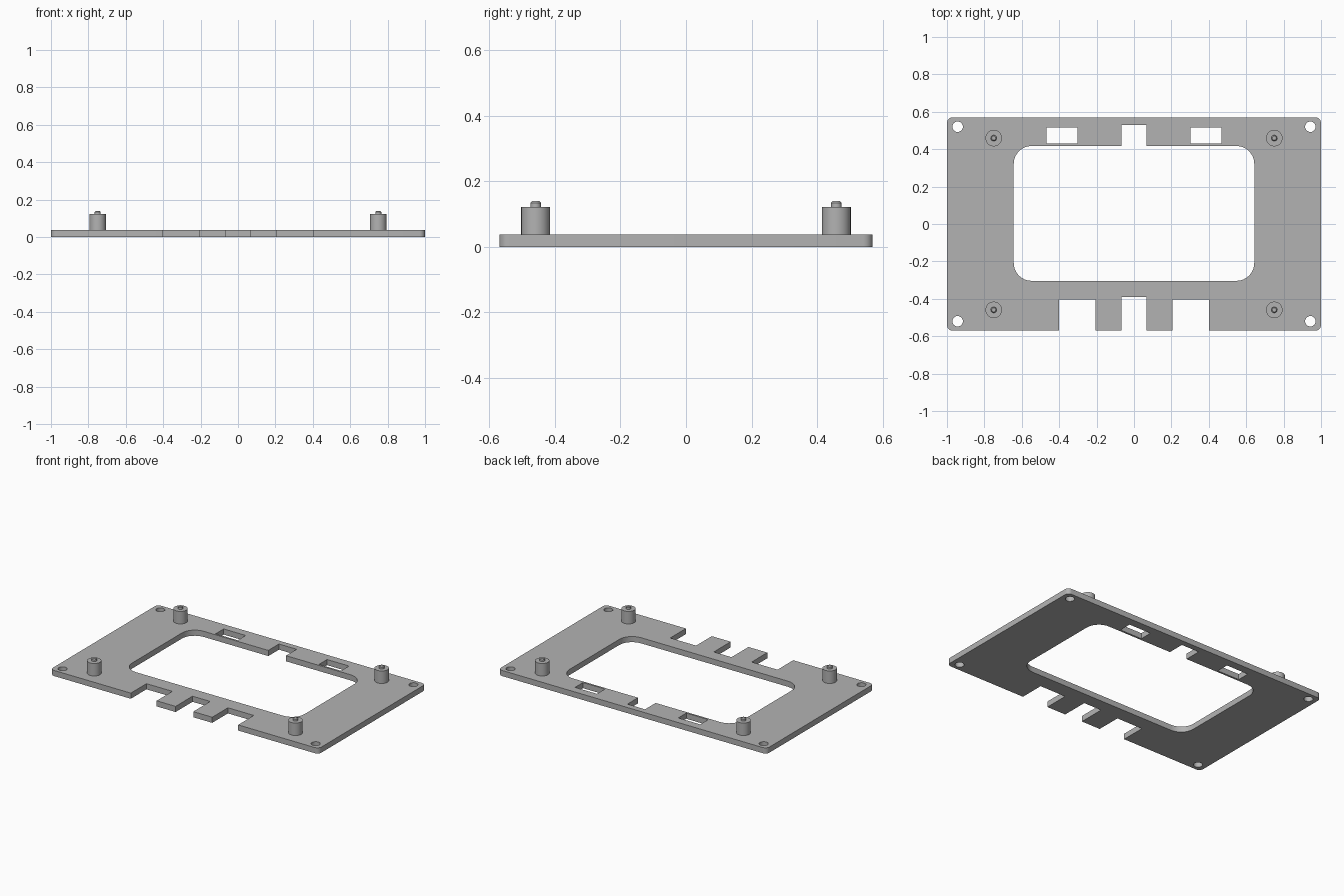
import bpy, bmesh
from math import sin, cos, pi

if "Cube" in bpy.data.objects:
    bpy.data.objects.remove(bpy.data.objects["Cube"], do_unlink=True)

grey = bpy.data.materials.new("plain grey")
grey.use_nodes = True
grey.diffuse_color = (0.45, 0.45, 0.45, 1)
grey.node_tree.nodes["Principled BSDF"].inputs["Base Color"].default_value = grey.diffuse_color

THICK = 0.038


def arc(cx, cy, r, start, sweep=pi / 2, n=8):
    return [(cx + r * cos(start + sweep * i / n), cy + r * sin(start + sweep * i / n))
            for i in range(n + 1)]


def rounded_box(x, y0, y1, r, front=(), back=()):
    """Outline with rounded corners, with extra points along its front and back edges."""
    return (arc(-x + r, y0 + r, r, pi) + list(front) + arc(x - r, y0 + r, r, 1.5 * pi)
            + arc(x - r, y1 - r, r, 0) + list(back) + arc(-x + r, y1 - r, r, pi / 2))


def notch(x0, x1, edge, depth):
    return [(x0, edge), (x0, depth), (x1, depth), (x1, edge)]


def box(x0, x1, y0, y1):
    return [(x0, y0), (x1, y0), (x1, y1), (x0, y1)]


def finish(obj):
    obj.data.materials.clear()
    obj.data.materials.append(grey)
    bpy.ops.object.select_all(action='DESELECT')
    obj.select_set(True)
    bpy.context.view_layer.objects.active = obj
    bpy.ops.object.shade_smooth_by_angle(angle=pi / 6)


# Plate outline with three front notches, and window with one back notch
front = (notch(-0.4, -0.207, -0.57, -0.403) + notch(-0.066, 0.066, -0.57, -0.39)
         + notch(0.207, 0.4, -0.57, -0.403))
outlines = [rounded_box(1, -0.57, 0.57, 0.03, front=front),
            rounded_box(0.643, -0.304, 0.417, 0.095, back=notch(0.066, -0.066, 0.417, 0.53))]

# Back slots and corner screw holes
for s in (-1, 1):
    outlines.append(box(s * 0.385 - 0.082, s * 0.385 + 0.082, 0.43, 0.515))
    for t in (-1, 1):
        outlines.append(arc(s * 0.943, t * 0.52, 0.028, 0, 2 * pi, 32)[:-1])

curve = bpy.data.curves.new("plate_outline", 'CURVE')
curve.dimensions = '2D'
curve.fill_mode = 'BOTH'
curve.extrude = THICK / 2
for pts in outlines:
    spline = curve.splines.new('POLY')
    spline.points.add(len(pts) - 1)
    for p, (x, y) in zip(spline.points, pts):
        p.co = (x, y, 0, 1)
    spline.use_cyclic_u = True
helper = bpy.data.objects.new("plate_outline", curve)
bpy.context.collection.objects.link(helper)
bpy.context.view_layer.update()
mesh = bpy.data.meshes.new_from_object(helper.evaluated_get(bpy.context.evaluated_depsgraph_get()))
bpy.data.objects.remove(helper, do_unlink=True)

# Weld the caps to the walls and stand the plate on the ground
bm = bmesh.new()
bm.from_mesh(mesh)
bmesh.ops.remove_doubles(bm, verts=bm.verts, dist=0.0001)
bmesh.ops.translate(bm, verts=bm.verts, vec=(0, 0, THICK / 2))
bmesh.ops.recalc_face_normals(bm, faces=bm.faces)
bmesh.ops.dissolve_limit(bm, angle_limit=0.01, verts=bm.verts, edges=bm.edges)
bm.to_mesh(mesh)
bm.free()
mesh.name = "mounting_plate"
plate = bpy.data.objects.new("mounting_plate", mesh)
bpy.context.collection.objects.link(plate)
finish(plate)


def standoff(name, x, y):
    """Turned post with a small chamfered locating pin on top."""
    profile = [(0.044, THICK), (0.044, 0.122), (0.016, 0.122), (0.016, 0.134), (0.011, 0.139)]
    n = 32
    bm = bmesh.new()
    rings = [[bm.verts.new((r * cos(2 * pi * i / n), r * sin(2 * pi * i / n), z))
              for i in range(n)] for r, z in profile]
    for a, b in zip(rings, rings[1:]):
        for i in range(n):
            j = (i + 1) % n
            bm.faces.new((a[i], a[j], b[j], b[i]))
    bm.faces.new(rings[-1])
    me = bpy.data.meshes.new(name)
    bm.to_mesh(me)
    bm.free()
    obj = bpy.data.objects.new(name, me)
    obj.location = (x, y, 0)
    bpy.context.collection.objects.link(obj)
    finish(obj)


# Four board standoffs
for side, sx in (("left", 1), ("right", -1)):
    for end, sy in (("front", -1), ("back", 1)):
        standoff(f"{end}_{side}_standoff", sx * 0.75, sy * 0.459)
